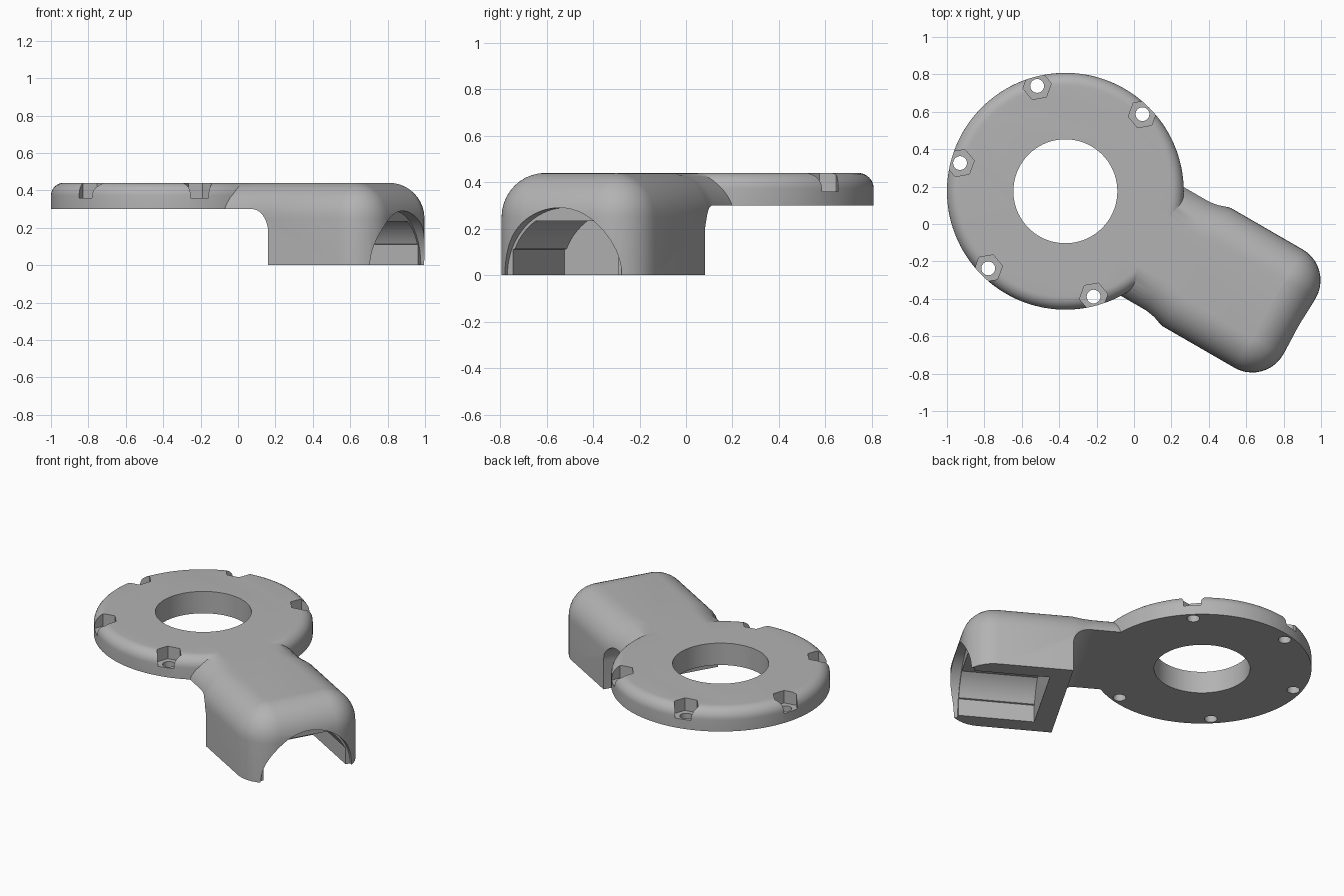
import bpy
import bmesh
from math import sin, cos, pi, radians, sqrt
from mathutils import Matrix, Vector

cube = bpy.data.objects.get("Cube")
if cube:
    bpy.data.objects.remove(cube, do_unlink=True)

# One plain grey
grey = bpy.data.materials.new("plain_grey")
grey.use_nodes = True
COLOUR = (0.45, 0.45, 0.45, 1)
grey.diffuse_color = COLOUR
grey.node_tree.nodes["Principled BSDF"].inputs["Base Color"].default_value = COLOUR

TOP, UNDER = 0.44, 0.30      # heights of the plate faces
R_DISC, R_HOLE = 0.633, 0.278
END, HALF, ROUND = 1.445, 0.365, 0.19


def arc(cx, cy, r, a0, a1, n):
    """Points on an arc, angles in degrees."""
    return [(cx + r * cos(radians(a0 + (a1 - a0) * i / n)),
             cy + r * sin(radians(a0 + (a1 - a0) * i / n))) for i in range(n + 1)]


def loft(name, rings):
    """Closed solid through rings with equal point counts."""
    bm = bmesh.new()
    loops = [[bm.verts.new(p) for p in ring] for ring in rings]
    for a, b in zip(loops, loops[1:]):
        for i in range(len(a)):
            j = (i + 1) % len(a)
            bm.faces.new((a[i], a[j], b[j], b[i]))
    bm.faces.new(loops[0])
    bm.faces.new(loops[-1])
    bmesh.ops.recalc_face_normals(bm, faces=bm.faces)
    mesh = bpy.data.meshes.new(name)
    bm.to_mesh(mesh)
    bm.free()
    mesh.materials.append(grey)
    ob = bpy.data.objects.new(name, mesh)
    bpy.context.collection.objects.link(ob)
    return ob


def upright(name, pts, z0, z1):
    return loft(name, [[(x, y, z) for x, y in pts] for z in (z0, z1)])


def along_arm(name, pts, u0, u1):
    return loft(name, [[(u, v, z) for v, z in pts] for u in (u0, u1)])


def boolean(target, tool, operation):
    tool.hide_render = True
    mod = target.modifiers.new("boolean", 'BOOLEAN')
    mod.operation = operation
    mod.solver = 'EXACT'
    mod.object = tool
    bpy.context.view_layer.update()
    deps = bpy.context.evaluated_depsgraph_get()
    mesh = bpy.data.meshes.new_from_object(target.evaluated_get(deps))
    target.modifiers.clear()
    target.data = mesh
    bpy.data.objects.remove(tool, do_unlink=True)


# Arm: rounded block with a slightly narrower neck running into the disc
def arm_outline(inset, z):
    r = max(ROUND - inset, 0.001)
    side = [(0.40, 0.343 - inset), (0.69, 0.343 - inset), (0.75, 0.35 - inset),
            (0.81, HALF - inset)]
    side += arc(END - ROUND, HALF - ROUND, r, 90, 0, 10)
    return [(u, v, z) for u, v in side] + [(u, -v, z) for u, v in reversed(side)]


rings = [arm_outline(0, 0)]
for i in range(11):
    a = pi / 2 * i / 10
    rings.append(arm_outline(ROUND * (1 - cos(a)), TOP - ROUND + ROUND * sin(a)))
arm = loft("arm", rings)

# Clear the space beneath the neck, leaving a rounded inner corner
neck = [(0.2, -0.1), (0.82, -0.1)] + arc(0.70, UNDER - 0.12, 0.12, 0, 90, 10) + [(0.2, UNDER)]
boolean(arm, loft("neck_cutter", [[(u, v, z) for u, z in neck] for v in (-0.7, 0.7)]),
        'DIFFERENCE')

# Arched cavity open at the end and below, with a wider mouth
rise = arc(0, 0, 0.277, 24, 57, 8)
half = [(0.262, -0.1), (0.262, 0.11)] + rise
cavity = half + [(-v, z) for v, z in reversed(half)]
boolean(arm, along_arm("cavity_cutter", cavity, 0.94, 1.6), 'DIFFERENCE')
mouth = [(0.29, -0.1)] + arc(0, 0, 0.29, 0, 180, 40) + [(-0.29, -0.1)]
boolean(arm, along_arm("mouth_cutter", mouth, 1.385, 1.6), 'DIFFERENCE')

# Disc with a rounded top rim
profile = [(R_DISC, UNDER)] + arc(R_DISC - 0.068, TOP - 0.068, 0.068, 0, 90, 8)
body = loft("ring_plate_with_arm",
            [[(x, y, z) for x, y in arc(0, 0, r, 0, 357.5, 143)] for r, z in profile])
boolean(body, arm, 'UNION')

# Centre hole
boolean(body, upright("centre_cutter", arc(0, 0, R_HOLE, 0, 355, 71), -0.2, 0.8), 'DIFFERENCE')

# Hexagonal nut pockets with screw holes, skipping the arm position
for k in range(5):
    a = radians(75 + 60 * k)
    x, y = 0.583 * cos(a), 0.583 * sin(a)
    boolean(body, upright("pocket_cutter", arc(x, y, 0.077, 40, 340, 5), 0.36, 0.6),
            'DIFFERENCE')
    boolean(body, upright("screw_cutter", arc(x, y, 0.037, 0, 345, 23), 0.1, 0.6),
            'DIFFERENCE')

# Turn the arm towards the front left and centre the part
body.data.transform(Matrix.Translation(Vector((-0.367, 0.175, 0)))
                    @ Matrix.Rotation(radians(-30), 4, 'Z'))
bpy.ops.object.select_all(action='DESELECT')
body.select_set(True)
bpy.context.view_layer.objects.active = body
bpy.ops.object.shade_smooth_by_angle(angle=radians(30))
